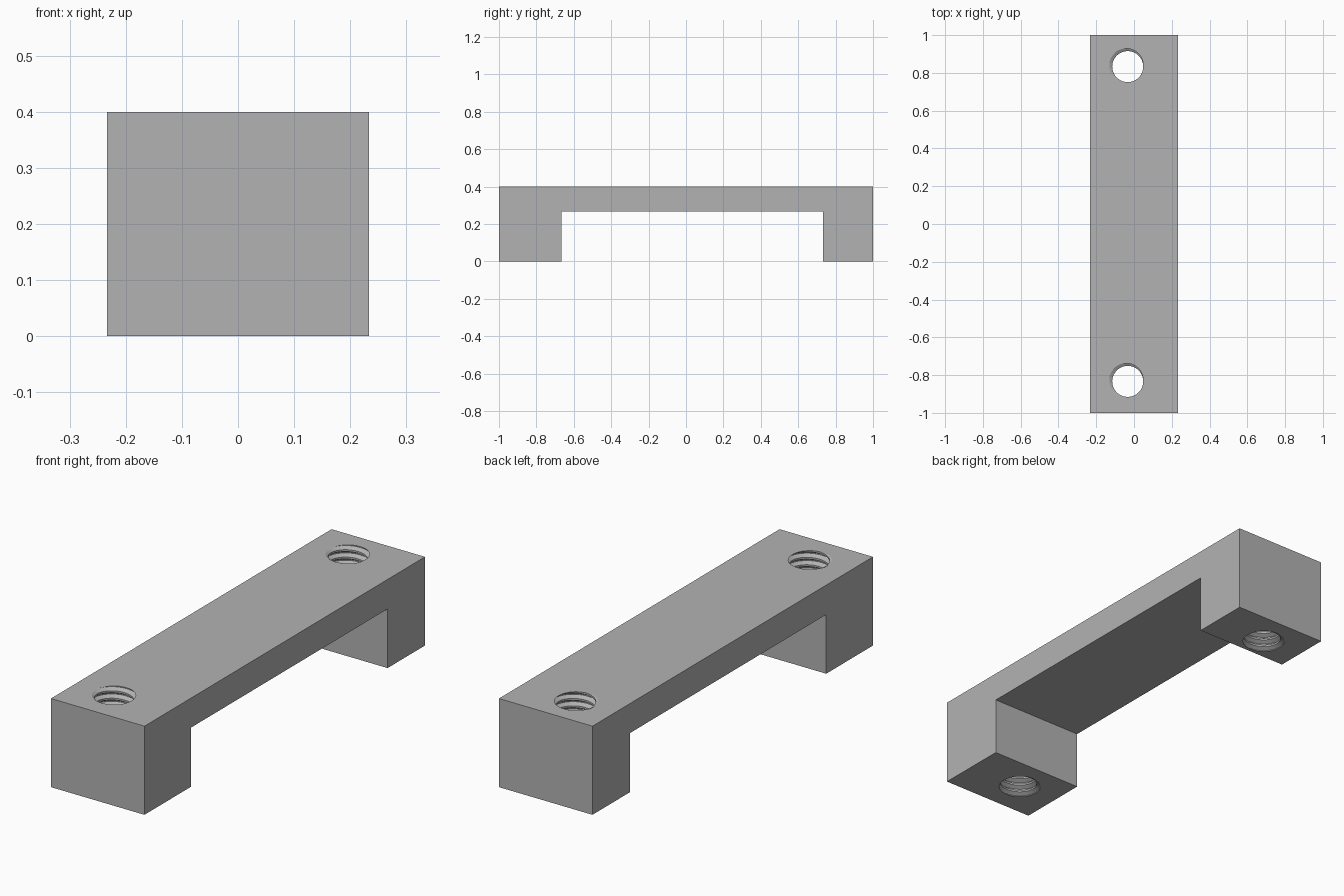
import bpy
import bmesh
from math import cos, sin, pi, radians

cube = bpy.data.objects.get("Cube")
if cube:
    bpy.data.objects.remove(cube, do_unlink=True)

HALF_WIDTH, HEIGHT, BAR_BOTTOM = 0.2333, 0.4, 0.2667
PITCH, MAJOR, MINOR = HEIGHT / 12, 0.1, 0.082
SEGMENTS, TURNS = 48, 15

grey = bpy.data.materials.new("plain_grey")
grey.use_nodes = True
colour = (0.45, 0.45, 0.45, 1)
grey.diffuse_color = colour
grey.node_tree.nodes["Principled BSDF"].inputs["Base Color"].default_value = colour


def finish(name, bm):
    bmesh.ops.recalc_face_normals(bm, faces=bm.faces)
    mesh = bpy.data.meshes.new(name)
    bm.to_mesh(mesh)
    bm.free()
    mesh.materials.append(grey)
    obj = bpy.data.objects.new(name, mesh)
    bpy.context.collection.objects.link(obj)
    return obj


def make_bracket():
    """Bridge outline in the YZ plane, extruded across the width."""
    outline = [(-1, 0), (-0.6667, 0), (-0.6667, BAR_BOTTOM), (0.7333, BAR_BOTTOM),
               (0.7333, 0), (1, 0), (1, HEIGHT), (-1, HEIGHT)]
    bm = bmesh.new()
    face = bm.faces.new([bm.verts.new((-HALF_WIDTH, y, z)) for y, z in outline])
    new = bmesh.ops.extrude_face_region(bm, geom=[face])["geom"]
    bmesh.ops.translate(bm, vec=(2 * HALF_WIDTH, 0, 0),
                        verts=[v for v in new if isinstance(v, bmesh.types.BMVert)])
    return finish("bracket", bm)


def make_thread_cutter(x, y):
    """Closed screw: a trapezoid tooth swept along a right-handed helix."""
    tooth = [(-1 / 16, MAJOR), (1 / 16, MAJOR), (3 / 8, MINOR), (5 / 8, MINOR)]
    phase = radians(140)
    bm = bmesh.new()
    steps = SEGMENTS * TURNS
    rows = []
    for j in range(steps + 1):
        angle = phase + 2 * pi * j / SEGMENTS
        rise = j / SEGMENTS - 2
        rows.append([bm.verts.new((x + r * cos(angle), y + r * sin(angle),
                                   (rise + dz) * PITCH)) for dz, r in tooth])
    # Each tooth joins the start of the tooth one turn above it
    for j in range(steps - SEGMENTS):
        a = rows[j] + [rows[j + SEGMENTS][0]]
        b = rows[j + 1] + [rows[j + 1 + SEGMENTS][0]]
        for k in range(len(tooth)):
            bm.faces.new((a[k], b[k], b[k + 1], a[k + 1]))
    # Unused upper strands, then a fan to the axis at each open end
    bmesh.ops.delete(bm, geom=[v for v in bm.verts if not v.link_faces], context="VERTS")
    for end in (-3 * PITCH, HEIGHT + 4 * PITCH):
        tip = bm.verts.new((x, y, end))
        rim = [e for e in bm.edges if e.is_boundary and
               (e.verts[0].co.z < HEIGHT / 2) == (end < 0)]
        for e in rim:
            bm.faces.new((e.verts[0], e.verts[1], tip))
    cutter = finish("thread_cutter", bm)
    cutter.hide_render = True
    return cutter


bracket = make_bracket()
bpy.ops.object.select_all(action="DESELECT")
bracket.select_set(True)
bpy.context.view_layer.objects.active = bracket

# Threaded screw holes, one through each foot
for side in (-1, 1):
    cutter = make_thread_cutter(-0.0333, side * 0.8333)
    cut = bracket.modifiers.new("threaded_hole", "BOOLEAN")
    cut.operation = "DIFFERENCE"
    cut.solver = "EXACT"
    cut.object = cutter
    bpy.ops.object.modifier_apply(modifier=cut.name)
    bpy.data.objects.remove(cutter, do_unlink=True)

bpy.ops.object.shade_smooth_by_angle(angle=radians(30))
